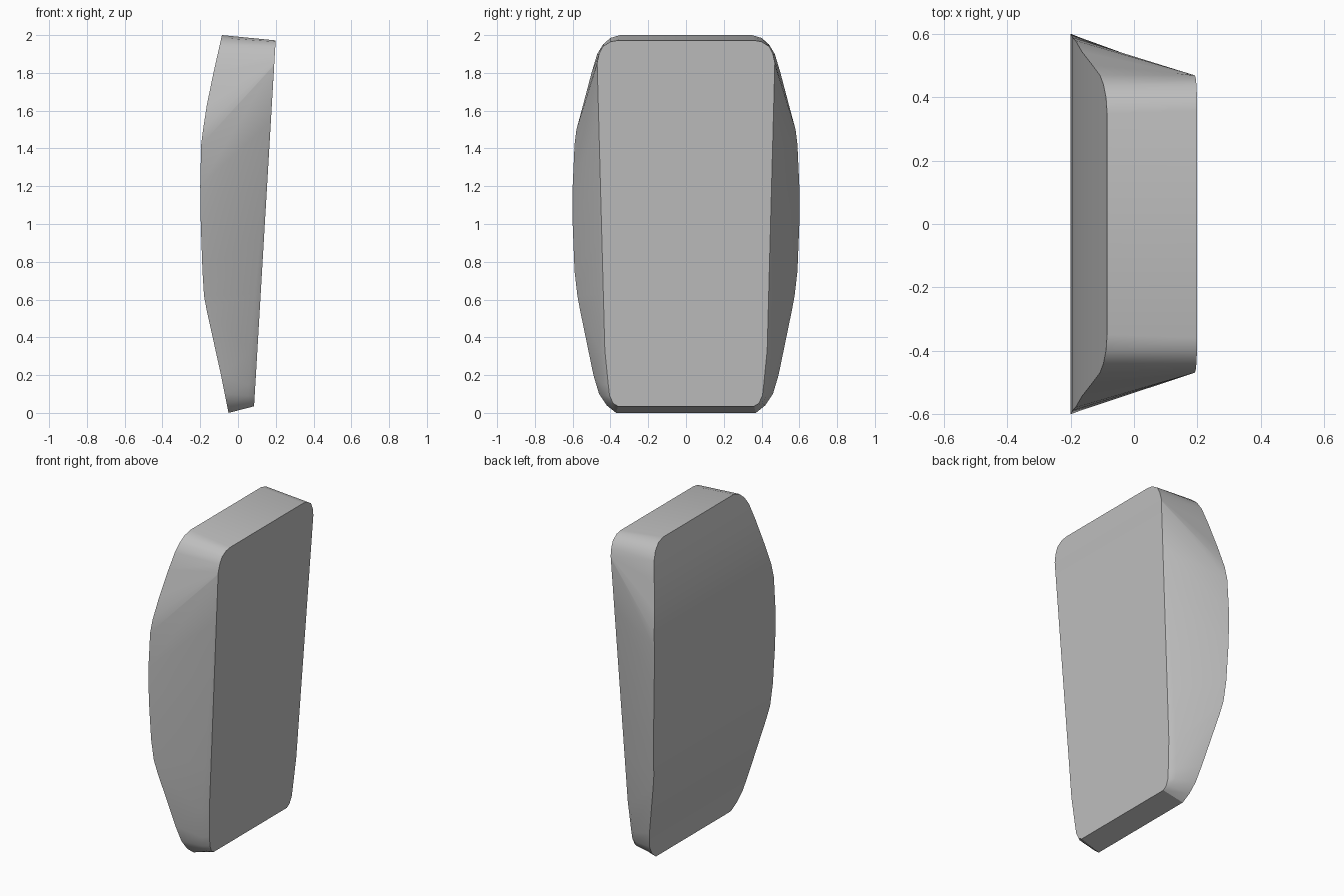
import bpy
import bmesh

default_cube = bpy.data.objects.get("Cube")
if default_cube:
    bpy.data.objects.remove(default_cube, do_unlink=True)

# One plain material
grey = bpy.data.materials.new("plain_grey")
grey.use_nodes = True
colour = (0.52, 0.52, 0.52, 1)
grey.diffuse_color = colour
grey.node_tree.nodes["Principled BSDF"].inputs["Base Color"].default_value = colour

# Half outline of the wide curved face, from top to bottom, as (y, z)
wide_outline = [(0.35, 2), (0.4, 1.985), (0.44, 1.95), (0.47, 1.9), (0.5, 1.8),
                (0.545, 1.63), (0.58, 1.5), (0.59, 1.42), (0.6, 1.2), (0.6, 1),
                (0.59, 0.75), (0.575, 0.62), (0.56, 0.54), (0.49, 0.2),
                (0.46, 0.1), (0.42, 0.04), (0.37, 0)]

# Depth of the curved face by height, as (z, x)
curved_profile = [(0, -0.05), (0.25, -0.1), (0.54, -0.165), (0.62, -0.18),
                  (0.75, -0.188), (1, -0.197), (1.2, -0.2), (1.42, -0.195),
                  (1.5, -0.185), (1.63, -0.165), (1.8, -0.13), (2, -0.085)]

# Corners of the narrow flat face, as (y, z)
top_corner = [(0.36, 1.972), (0.4, 1.965), (0.44, 1.94), (0.46, 1.9),
              (0.47, 1.855), (0.47, 1.85), (0.47, 1.845), (0.47, 1.84)]
bottom_corner = [(0.455, 0.33), (0.44, 0.15), (0.43, 0.09), (0.4, 0.05), (0.36, 0.035)]


def curved_depth(z):
    for (z_low, x_low), (z_high, x_high) in zip(curved_profile, curved_profile[1:]):
        if z <= z_high:
            return x_low + (x_high - x_low) * (z - z_low) / (z_high - z_low)
    return curved_profile[-1][1]


def flat_depth(z):
    return 0.083 + 0.059 * z


def straight_side(start, end, count):
    steps = [i / (count + 1) for i in range(1, count + 1)]
    return [tuple(a + (b - a) * t for a, b in zip(start, end)) for t in steps]


narrow_outline = (top_corner
                  + straight_side(top_corner[-1], bottom_corner[0], 4)
                  + bottom_corner)

# Edge of the flat face, with a chamfer that widens down each side
rim, plate_edge = [], []
for y, z in narrow_outline:
    drop = max(0, 1.85 - z) / 1.5
    if z < 0.3:
        drop *= max(0, (y - 0.36) / 0.08)
    rim.append((flat_depth(z) - 0.034 * min(drop, 1), y, z))
    plate_edge.append((flat_depth(z), y - 0.025 * drop, z))

wide_edge = [(curved_depth(z), y, z) for y, z in wide_outline]

# Skin the closed loops together
bm = bmesh.new()


def mirrored_loop(half):
    right_side = [(x, -y, z) for x, y, z in half]
    return [bm.verts.new(p) for p in half + right_side[::-1]]


def join_loops(first, second):
    total = len(first)
    for i in range(total):
        j = (i + 1) % total
        bm.faces.new((first[i], first[j], second[j], second[i]))


def fill_across(loop):
    last = len(loop) - 1
    for i in range(len(loop) // 2 - 1):
        bm.faces.new((loop[i], loop[i + 1], loop[last - i - 1], loop[last - i]))


loops = [mirrored_loop(half) for half in (wide_edge, rim, plate_edge)]
for first, second in zip(loops, loops[1:]):
    join_loops(first, second)
fill_across(loops[0])
fill_across(loops[-1])

bmesh.ops.remove_doubles(bm, verts=bm.verts[:], dist=0.0005)
bmesh.ops.recalc_face_normals(bm, faces=bm.faces[:])

mesh = bpy.data.meshes.new("tapered_panel")
bm.to_mesh(mesh)
bm.free()
mesh.materials.append(grey)
panel = bpy.data.objects.new("tapered_panel", mesh)
bpy.context.collection.objects.link(panel)

# Smooth sides with crisp face edges
bpy.ops.object.select_all(action="DESELECT")
panel.select_set(True)
bpy.context.view_layer.objects.active = panel
bpy.ops.object.shade_smooth_by_angle(angle=0.55)
